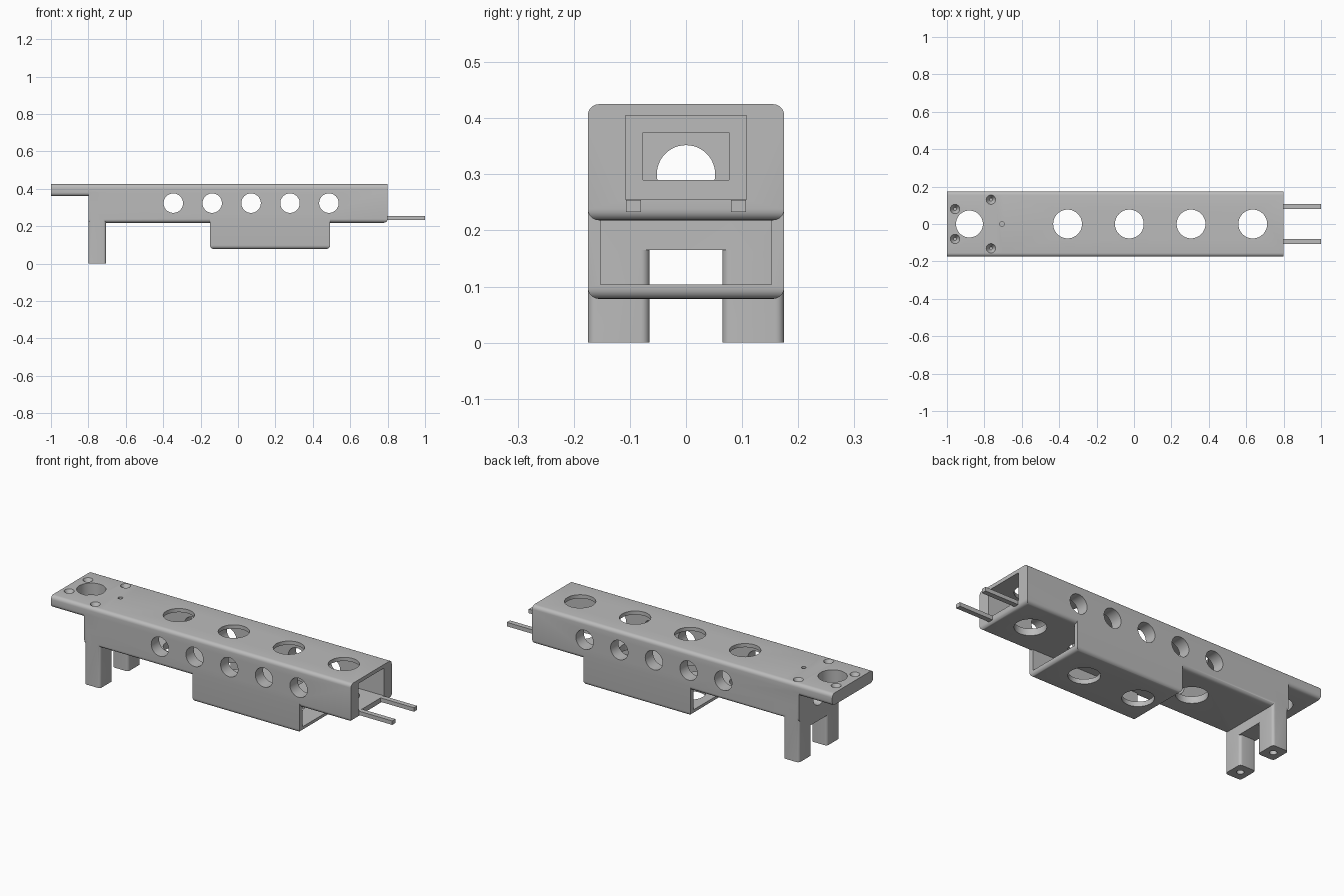
import bpy, bmesh
from math import radians
from mathutils import Vector, Matrix

cube = bpy.data.objects.get("Cube")
if cube:
    bpy.data.objects.remove(cube, do_unlink=True)

grey = bpy.data.materials.new("plain_grey")
grey.use_nodes = True
COLOUR = (0.5, 0.5, 0.5, 1)
grey.diffuse_color = COLOUR
grey.node_tree.nodes["Principled BSDF"].inputs["Base Color"].default_value = COLOUR


def finish(bm, name):
    bmesh.ops.recalc_face_normals(bm, faces=bm.faces)
    mesh = bpy.data.meshes.new(name)
    bm.to_mesh(mesh)
    bm.free()
    mesh.materials.append(grey)
    ob = bpy.data.objects.new(name, mesh)
    bpy.context.collection.objects.link(ob)
    return ob


def box(name, x, y, z, radius=0, rule=None):
    """Box from ranges; rounds the edges for which rule(direction, middle) holds."""
    bm = bmesh.new()
    bmesh.ops.create_cube(bm, size=1)
    for v in bm.verts:
        v.co = Vector([r[0] if c < 0 else r[1] for r, c in zip((x, y, z), v.co)])
    if rule:
        edges = []
        for e in bm.edges:
            a, b = (v.co for v in e.verts)
            d = [abs(c) for c in (b - a)]
            if rule("xyz"[d.index(max(d))], (a + b) / 2):
                edges.append(e)
        bmesh.ops.bevel(bm, geom=edges, offset=radius, segments=5,
                        profile=0.5, affect='EDGES')
    return finish(bm, name)


def rod(name, axis, centre, length, r1, r2=None):
    """Cylinder or cone along an axis."""
    bm = bmesh.new()
    turn = {"x": Matrix.Rotation(radians(90), 4, 'Y'),
            "y": Matrix.Rotation(radians(90), 4, 'X'), "z": Matrix()}[axis]
    bmesh.ops.create_cone(bm, cap_ends=True, segments=48, radius1=r1,
                          radius2=r1 if r2 is None else r2, depth=length,
                          matrix=Matrix.Translation(centre) @ turn)
    return finish(bm, name)


W, TOP, BASE = 0.175, 0.425, 0.218
SIDE = (-W, W)

# Solid parts
body = box("main_housing", (-0.8, 0.8), SIDE, (BASE, TOP), 0.02,
           lambda d, m: d == "x" or (d == "y" and m.x > 0 and m.z < 0.3))
solids = [
    box("end_flange", (-1, -0.7), SIDE, (0.36, TOP), 0.02,
        lambda d, m: d == "x"),
    box("leg_bridge", (-0.8, -0.705), (-0.12, 0.12), (0.165, 0.3)),
    box("lower_sleeve", (-0.15, 0.493), SIDE, (0.078, 0.28), 0.02,
        lambda d, m: d != "z" and m.z < 0.1),
]
for s in (-1, 1):
    solids.append(box("leg", (-0.8, -0.705), sorted((s * 0.065, s * W)),
                      (0, 0.3), 0.015, lambda d, m: d == "z"))

# Hollow interior
cuts = [
    box("cut_channel", (-0.55, 0.9), (-0.108, 0.108), (0.255, 0.405)),
    box("cut_passage", (-0.73, -0.5), (-0.077, 0.077), (0.29, 0.375)),
    box("cut_sleeve", (-0.3, 0.6), (-0.152, 0.152), (0.104, BASE)),
    rod("cut_rear_port", "x", (-0.78, 0, 0.3), 0.14, 0.052),
    rod("cut_flange_hole", "z", (-0.88, 0, 0.4), 0.2, 0.072),
    rod("cut_pin", "z", (-0.706, 0, TOP), 0.06, 0.012),
]
# Vertical and side ventilation holes
for i in range(4):
    cuts.append(rod("cut_top_hole", "z", (-0.355 + 0.33 * i, 0, 0.25), 0.6, 0.077))
for i in range(5):
    cuts.append(rod("cut_side_hole", "y", (-0.346 + 0.208 * i, 0, 0.323), 0.6, 0.052))
# Screw recesses and leg sockets
for s in (-1, 1):
    for x, y in ((-0.957, 0.08), (-0.765, 0.13)):
        cuts.append(rod("cut_screw", "z", (x, s * y, TOP), 0.06, 0.008, 0.042))
    cuts.append(rod("cut_socket", "z", (-0.752, s * 0.12, 0), 0.12, 0.018))

for tools, operation in ((solids, 'UNION'), (cuts, 'DIFFERENCE')):
    for tool in tools:
        tool.hide_render = True
        mod = body.modifiers.new(tool.name, 'BOOLEAN')
        mod.operation = operation
        mod.solver = 'EXACT'
        mod.object = tool

# Bake the shape and drop the helpers
deps = bpy.context.evaluated_depsgraph_get()
baked = bpy.data.meshes.new_from_object(body.evaluated_get(deps))
body.modifiers.clear()
body.data = baked
baked.materials.clear()
baked.materials.append(grey)
for p in baked.polygons:
    p.material_index = 0
for tool in solids + cuts:
    bpy.data.objects.remove(tool, do_unlink=True)

# Twin prongs
for s, side in ((-1, "right"), (1, "left")):
    box(side + "_prong", (0.5, 1), sorted((s * 0.08, s * 0.107)), (0.233, 0.2545))

bpy.ops.object.select_all(action='DESELECT')
body.select_set(True)
bpy.context.view_layer.objects.active = body
bpy.ops.object.shade_smooth_by_angle(angle=radians(30))
